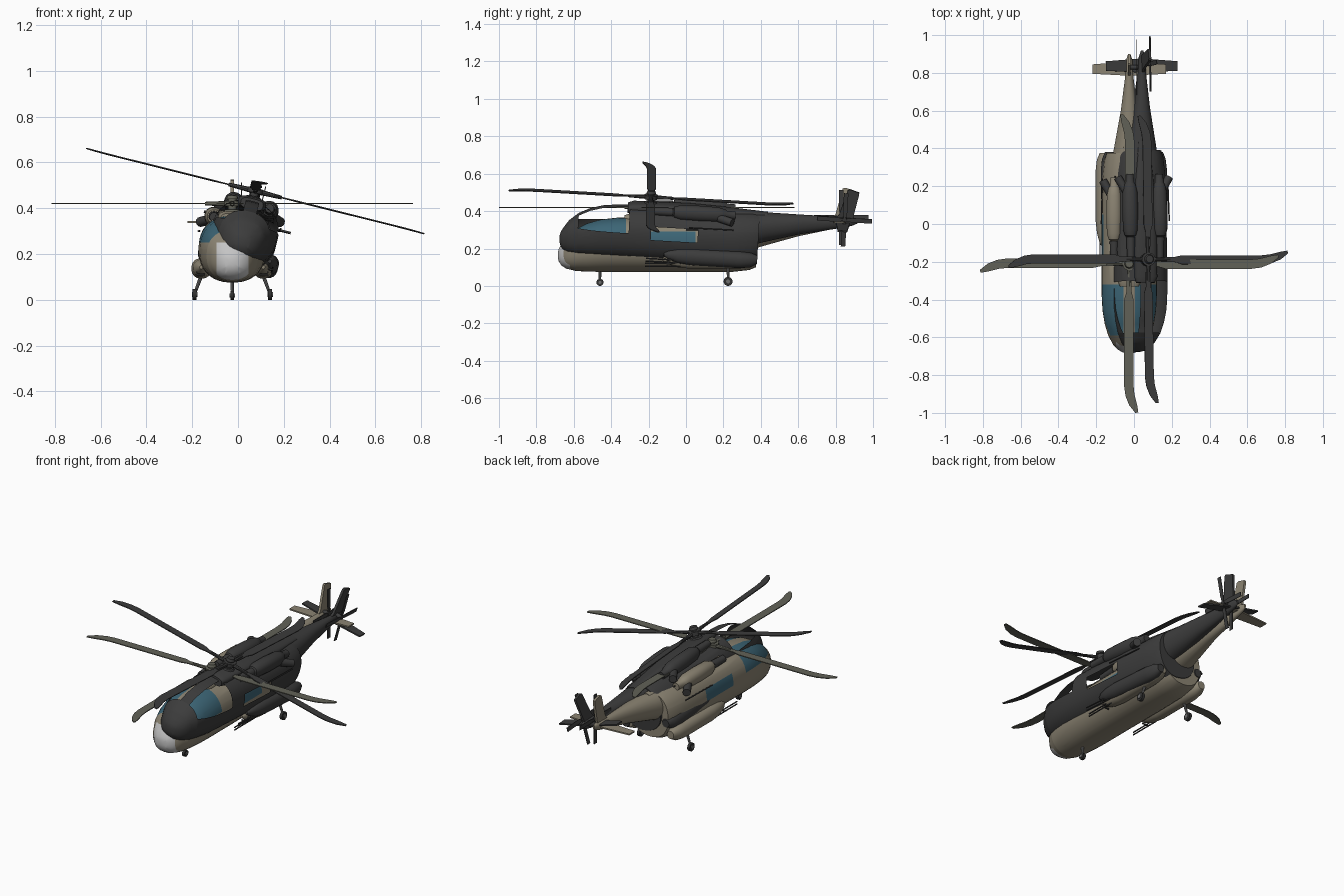
import bpy, bmesh, math
from mathutils import Matrix, Vector, Euler

cube = bpy.data.objects.get("Cube")
if cube:
    bpy.data.objects.remove(cube)


def material(name, rgb, rough=0.7):
    m = bpy.data.materials.new(name)
    m.use_nodes = True
    m.diffuse_color = (*rgb, 1)
    node = m.node_tree.nodes["Principled BSDF"]
    node.inputs["Base Color"].default_value = (*rgb, 1)
    node.inputs["Roughness"].default_value = rough
    return m


TAN = material("tan paint", (.26, .23, .17))
DARK = material("charcoal paint", (.045, .045, .045))
GLASS = material("blue glass", (.045, .13, .18))
RADOME = material("light grey radome", (.55, .55, .55))
OLIVE = material("olive blade", (.12, .12, .095))
RUBBER = material("black rubber", (.03, .03, .03))
METAL = material("grey metal", (.16, .16, .16))


def finish(bm, name, mats, frame, angle=35):
    bmesh.ops.recalc_face_normals(bm, faces=bm.faces)
    bm.transform(frame)
    me = bpy.data.meshes.new(name)
    bm.to_mesh(me)
    bm.free()
    for m in mats:
        me.materials.append(m)
    me.polygons.foreach_set("use_smooth", [True] * len(me.polygons))
    me.set_sharp_from_angle(angle=math.radians(angle))
    ob = bpy.data.objects.new(name, me)
    bpy.context.collection.objects.link(ob)
    return ob


def loft(stations, n=28, power=2.0, x=0):
    """Rounded sections along y: (y, bottom, top, half width)."""
    bm = bmesh.new()
    rings = []
    for y, lo, hi, w in stations:
        ring = []
        for i in range(n):
            a = math.tau * (i + .5) / n
            c, s = math.cos(a), math.sin(a)
            px = math.copysign(abs(c) ** (2 / power), c) * w
            pz = math.copysign(abs(s) ** (2 / power), s) * (hi - lo) / 2
            ring.append(bm.verts.new((x + px, y, (lo + hi) / 2 + pz)))
        rings.append(ring)
    for a, b in zip(rings, rings[1:]):
        for i in range(n):
            j = (i + 1) % n
            bm.faces.new((a[i], a[j], b[j], b[i]))
    bm.faces.new(rings[0])
    bm.faces.new(rings[-1])
    return bm


def rod(bm, a, b, r, r2=None, n=12):
    a, b = Vector(a), Vector(b)
    d = b - a
    mat = Matrix.Translation((a + b) / 2) @ d.to_track_quat('Z', 'Y').to_matrix().to_4x4()
    bmesh.ops.create_cone(bm, cap_ends=True, segments=n, radius1=r,
                          radius2=r if r2 is None else r2, depth=d.length, matrix=mat)


def plate(bm, outline, thick, mat):
    """Flat outline in local xy, thickened along z, placed by mat."""
    low = [bm.verts.new(mat @ Vector((x, y, -thick / 2))) for x, y in outline]
    top = [bm.verts.new(mat @ Vector((x, y, thick / 2))) for x, y in outline]
    bm.faces.new(low)
    bm.faces.new(top)
    for i in range(len(low)):
        j = (i + 1) % len(low)
        bm.faces.new((low[i], low[j], top[j], top[i]))


HUB = Vector((0, -.21, .42))
BLADE = [(.07, -.015), (.15, -.015), (.19, -.027), (.65, -.027), (.70, -.02), (.75, .0),
         (.79, .032), (.788, .048), (.75, .042), (.69, .027), (.64, .022), (.19, .022),
         (.15, .013), (.07, .013)]


def pane(c):
    """True where the fuselage has a windscreen or cabin window."""
    screen = -.59 < c.y < -.32 and c.z > .25 and abs(c.x) > .03
    cabin = -.2 < c.y < .05 and .22 < c.z < .29 and abs(c.x) > .1
    return screen or cabin


def helicopter(label, frame, paint, blade_mat, complete, rotor_scale):
    # Fuselage, sliced along the edges of panes and radome
    bm = loft([(-.685, .15, .18, .015), (-.68, .13, .20, .035), (-.665, .108, .225, .06),
               (-.64, .092, .262, .085), (-.59, .08, .305, .112), (-.53, .076, .335, .13),
               (-.46, .075, .355, .142), (-.37, .075, .365, .147), (-.2, .075, .37, .147),
               (.1, .075, .37, .147), (.25, .075, .37, .142), (.34, .085, .37, .132),
               (.375, .10, .365, .12)], 40, 2.3)
    cuts = [((0, y, 0), (0, 1, 0)) for y in (-.62, -.59, -.32, -.2, .05)]
    cuts += [((0, 0, z), (0, 0, 1)) for z in (.22, .25, .29)]
    cuts += [((x, 0, 0), (1, 0, 0)) for x in (-.07, -.03, .03, .07)]
    for co, no in cuts:
        bmesh.ops.bisect_plane(bm, geom=bm.verts[:] + bm.edges[:] + bm.faces[:],
                               plane_co=co, plane_no=no)
    open_faces = []
    for f in bm.faces:
        c = f.calc_center_median()
        if pane(c):
            f.material_index = 1
            open_faces.append(f)
        elif complete and c.y < -.62 and c.z < .25 and abs(c.x) < .07:
            f.material_index = 2
    if not complete:
        bmesh.ops.delete(bm, geom=open_faces, context='FACES')
    finish(bm, label + " fuselage", [paint, GLASS, RADOME], frame)

    # Tail boom and engine deck
    finish(loft([(.3, .18, .37, .1), (.42, .215, .37, .078), (.6, .265, .37, .045),
                 (.78, .303, .37, .022), (.87, .325, .372, .016), (.9, .34, .365, .006)],
                24, 2.2), label + " tail boom", [paint], frame)
    finish(loft([(-.33, .33, .378, .05), (-.3, .33, .388, .062), (0, .33, .392, .062),
                 (.2, .33, .385, .05), (.42, .34, .373, .03)], 20, 3),
           label + " engine deck", [paint], frame)

    # Sponsons, engines, exhausts and side rails
    for s, side in ((1, "left"), (-1, "right")):
        finish(loft([(-.125, .135, .15, .008), (-.10, .118, .164, .022), (-.05, .1, .176, .036),
                     (.02, .092, .182, .044), (.28, .092, .182, .044), (.34, .1, .177, .037),
                     (.375, .12, .165, .022)], 20, 2.2, s * .135),
               f"{label} {side} sponson", [paint], frame)
        finish(loft([(-.09, .35, .378, .014), (-.082, .335, .393, .029), (-.05, .324, .404, .039),
                     (.05, .322, .406, .042), (.15, .324, .404, .039), (.19, .334, .394, .03),
                     (.2, .342, .388, .023), (.245, .344, .386, .02)], 20, 2.2, s * .08),
               f"{label} {side} engine", [paint], frame)
        bm = bmesh.new()
        rod(bm, (s * .1, .16, .35), (s * .14, .23, .34), .022)
        rod(bm, (s * .08, -.2, .362), (s * .08, -.09, .364), .02, .024)
        rod(bm, (s * .148, 0, .3), (s * .142, .24, .3), .004, n=6)
        for z in (.105, .12):
            rod(bm, (s * .155, -.22, z), (s * .155, -.03, z), .004, n=6)
        rod(bm, (s * .12, -.1, .11), (s * .157, -.1, .11), .005, n=6)
        finish(bm, f"{label} {side} exhaust and rails", [DARK], frame)

    # Main rotor: mast, head and four swept blades
    bm = bmesh.new()
    rod(bm, (0, HUB.y, .36), (0, HUB.y, .44), .018)
    rod(bm, (0, HUB.y, .375), (0, HUB.y, .395), .045, .03)
    rod(bm, (0, HUB.y, .41), (0, HUB.y, .432), .036)
    rod(bm, (0, HUB.y, .44), (0, HUB.y, .455), .026, .02)
    for k in range(4):
        d = Matrix.Rotation(k * math.pi / 2, 3, 'Z') @ Vector((1, 0, 0))
        rod(bm, HUB + d * .02, HUB + d * .12, .012, .008, 8)
    finish(bm, label + " rotor head", [blade_mat], frame)
    bm = bmesh.new()
    for k in range(4):
        plate(bm, BLADE, .005, Matrix.Translation(HUB) @ Matrix.Rotation(k * math.pi / 2, 4, 'Z')
              @ Matrix.Diagonal((rotor_scale, rotor_scale, 1, 1)))
    finish(bm, label + " rotor blades", [blade_mat], frame)

    # Tail fin and stabiliser
    upright = Matrix(((0, 0, 1, 0), (1, 0, 0, 0), (0, 1, 0, 0), (0, 0, 0, 1)))
    bm = bmesh.new()
    plate(bm, [(.76, .34), (.8, .385), (.838, .52), (.85, .525), (.9, .51), (.9, .5),
               (.875, .37), (.87, .33)], .014, upright)
    finish(bm, label + " tail fin", [paint], frame)
    bm = bmesh.new()
    plate(bm, [(-.195, .795), (0, .785), (.195, .795), (.195, .845), (0, .86), (-.195, .845)],
          .008, Matrix.Translation((0, 0, .34)))
    finish(bm, label + " stabiliser", [paint], frame)

    # Tail rotor
    bm = bmesh.new()
    rod(bm, (0, .83, .366), (.045, .83, .366), .012)
    for k in range(4):
        plate(bm, [(.01, -.007), (.04, -.012), (.146, -.012), (.146, .012), (.04, .012),
                   (.01, .007)], .004, Matrix.Translation((.04, .83, .366))
              @ Matrix.Rotation(k * math.pi / 2, 4, 'X') @ upright)
    finish(bm, label + " tail rotor", [DARK], frame)

    # Landing gear
    if complete:
        for x, y, r, top in ((0, -.46, .019, 0), (.165, .225, .024, -.035),
                             (-.165, .225, .024, .035)):
            bm = bmesh.new()
            inner = math.copysign(.035, -x) if x else 0
            rod(bm, (x, y, r), (x + inner, y, .12), .006, .009, 8)
            rod(bm, (x - .012, y, r), (x + .012, y, r), r * .45)
            finish(bm, label + " gear strut", [METAL], frame)
            bm = bmesh.new()
            rod(bm, (x - .008, y, r), (x + .008, y, r), r, n=20)
            finish(bm, label + " gear wheel", [RUBBER], frame)


# Level craft, and a tilted open-windowed one overlapping it
helicopter("tan", Matrix.Translation((-.025, 0, 0)), TAN, OLIVE, True, 1)
tilt = Euler((math.radians(-3.4), math.radians(14), 0)).to_matrix().to_4x4()
helicopter("dark", Matrix.Translation((.075, -.187, .475)) @ tilt @ Matrix.Translation(-HUB),
           DARK, DARK, False, .965)
